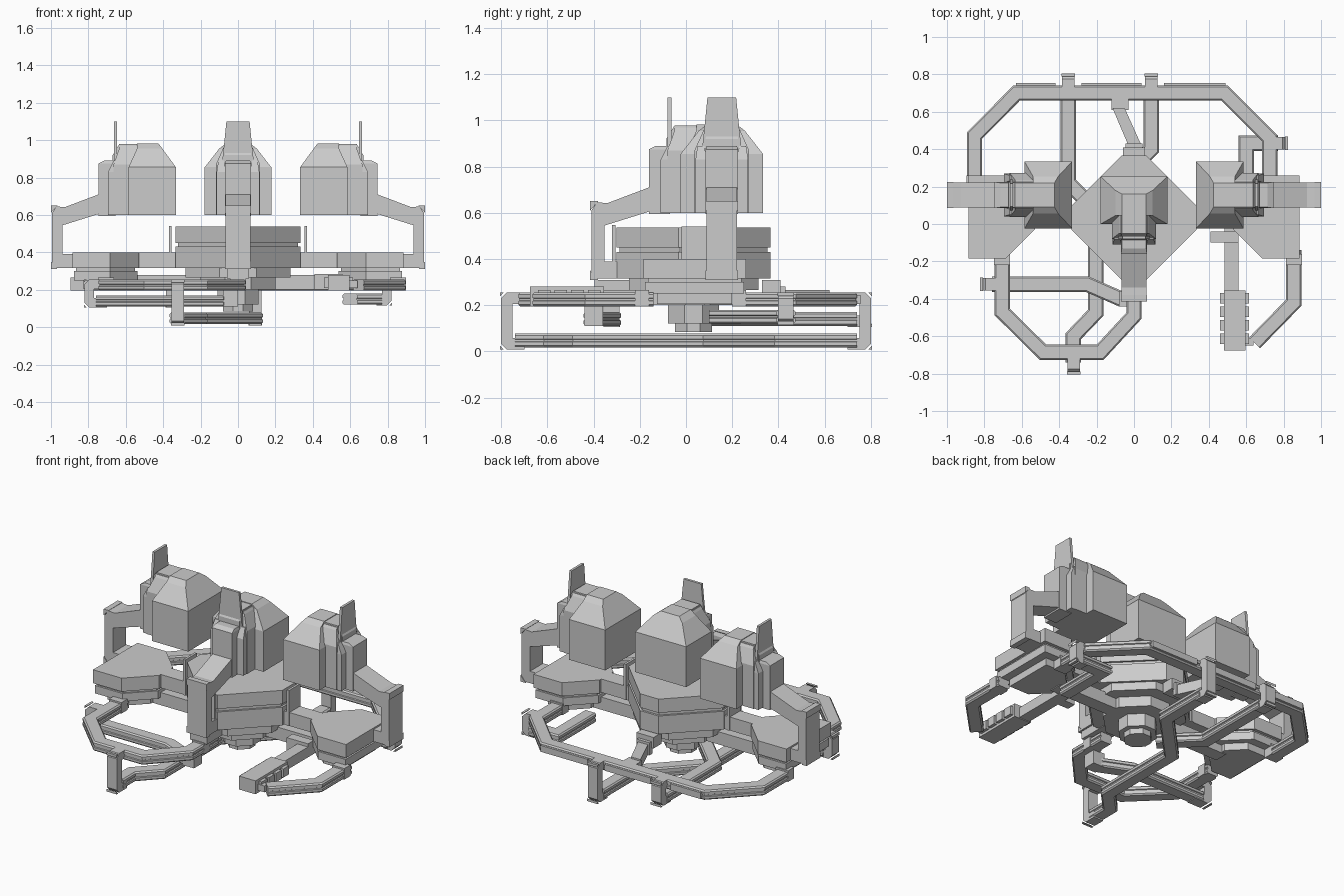
import bpy, bmesh
from mathutils import Vector as V

if "Cube" in bpy.data.objects:
    bpy.data.objects.remove(bpy.data.objects["Cube"])


def loft(name, rings):
    """Skin a list of point rings with flat faces and capped ends."""
    bm = bmesh.new()
    vs = [[bm.verts.new(p) for p in r] for r in rings]
    n = len(vs[0])
    for r0, r1 in zip(vs, vs[1:]):
        for i in range(n):
            j = (i + 1) % n
            bm.faces.new((r0[i], r0[j], r1[j], r1[i]))
    bm.faces.new(vs[0])
    bm.faces.new(vs[-1])
    bmesh.ops.recalc_face_normals(bm, faces=bm.faces[:])
    me = bpy.data.meshes.new(name)
    bm.to_mesh(me)
    bm.free()
    ob = bpy.data.objects.new(name, me)
    bpy.context.collection.objects.link(ob)
    return ob


def plate(name, pts, z0, z1):
    return loft(name, [[(x, y, z) for x, y in pts] for z in (z0, z1)])


def box(name, x0, x1, y0, y1, z0, z1):
    return plate(name, [(x0, y0), (x1, y0), (x1, y1), (x0, y1)], z0, z1)


def diamond(cy, r, c):
    """Diamond outline with cut corners."""
    return [(r, cy - c), (r, cy + c), (c, cy + r), (-c, cy + r),
            (-r, cy + c), (-r, cy - c), (-c, cy - r), (c, cy - r)]


def side_prism(name, prof, origin, u, hw):
    """Extrude a side profile (inward distance, z) across its width."""
    o, u = V((*origin, 0)), V((*u, 0))
    w = V((-u.y, u.x, 0))
    return loft(name, [[o + u * a + w * s + V((0, 0, z)) for a, z in prof] for s in (-hw, hw)])


def taper(name, origin, u, levels):
    """Stack of rectangles: (z, a0, a1, half width)."""
    o, u = V((*origin, 0)), V((*u, 0))
    w = V((-u.y, u.x, 0))
    return loft(name, [[o + u * a + w * s + V((0, 0, z)) for a, s in
                        ((a0, -h), (a1, -h), (a1, h), (a0, h))] for z, a0, a1, h in levels])


RAIL = [(-.033, -.03), (.033, -.03), (.041, -.022), (.041, -.007), (.035, -.004), (.035, .004),
        (.041, .007), (.041, .022), (.033, .03), (-.033, .03), (-.041, .022), (-.041, .007),
        (-.035, .004), (-.035, -.004), (-.041, -.007), (-.041, -.022)]


def rail(name, path, z):
    """Grooved rail swept along a flat path with mitred corners."""
    p = [V(q) for q in path]
    rings = []
    for i, q in enumerate(p):
        d0 = (q - p[i - 1]).normalized() if i else (p[1] - q).normalized()
        d1 = (p[i + 1] - q).normalized() if i < len(p) - 1 else d0
        t = (d0 + d1).normalized()
        m = V((-t.y, t.x)) / t.dot(d1)
        rings.append([(q.x + m.x * s, q.y + m.y * s, z + h) for s, h in RAIL])
    return loft(name, rings)


def end_bracket(name, origin, u, z0, z1, leg=.1):
    """C-shaped bracket with cut outer corners joining two rail levels."""
    t, c = .05, .025
    side_prism(name, [(c, z0), (leg, z0), (leg, z0 + t), (t, z0 + t), (t, z1 - t), (leg, z1 - t),
                      (leg, z1), (c, z1), (0, z1 - c), (0, z0 + c)], origin, u, .034)
    # loose corner guards
    for k, (z, s) in enumerate(((z0, 1), (z1, -1))):
        side_prism(f"{name}_guard_{k}", [(-.004, z), (.012, z), (-.004, z + s * .016)], origin, u, .036)


# Three identical domed heads on cranked arms
ARM = [(.0, .34), (.0, .61), (.025, .645), (.07, .642), (.25, .71), (.25, .605), (.058, .545),
       (.058, .39), (.12, .39), (.12, .315), (.025, .315)]
for tag, o, u in (("left", (-.995, .155), (1, 0)), ("right", (.995, .155), (-1, 0)),
                  ("centre", (0, -.41), (0, 1))):
    side_prism(f"{tag}_arm", ARM, o, u, .066)
    side_prism(f"{tag}_arm_guard", [(-.005, .31), (.03, .31), (-.005, .35)], o, u, .07)
    side_prism(f"{tag}_arm_guard_top", [(-.005, .65), (.03, .65), (-.005, .61)], o, u, .07)
    taper(f"{tag}_dome", o, u, [(.6, .41, .663, .178), (.855, .41, .663, .178),
                                (.955, .455, .59, .1), (.982, .455, .57, .065)])
    taper(f"{tag}_head_core", o, u, [(.6, .33, .45, .118), (.87, .33, .45, .118),
                                     (.955, .36, .47, .08), (.97, .36, .47, .07)])
    taper(f"{tag}_head_ridge", o, u, [(.69, .325, .5, .07), (.92, .325, .5, .07), (.978, .36, .5, .065)])
    taper(f"{tag}_head_nose", o, u, [(.595, .25, .34, .07), (.875, .25, .34, .07), (.89, .28, .34, .065)])
    for s in (-1, 1):
        w = V((-u[1], u[0])) * s * .09
        taper(f"{tag}_cheek_{s}", (o[0] + w.x, o[1] + w.y), u,
              [(.6, .30, .42, .024), (.83, .30, .42, .024), (.89, .33, .42, .015)])
    taper(f"{tag}_fin", o, u, [(.88, .331, .347, .085), (.97, .331, .347, .075), (1.1, .331, .347, .062)])

# Centre pod: two diamond layers, then a stepped hub below
plate("centre_pod_top", diamond(.033, .333, .065), .45, .537)
plate("centre_pod_core", diamond(.033, .32, .06), .425, .455)
plate("centre_pod_base", diamond(.033, .333, .065), .315, .43)
for i, (r, z0, z1) in enumerate(((.28, .265, .315), (.2, .2, .265), (.11, .12, .2), (.08, .085, .12))):
    plate(f"hub_step_{i}", diamond(.033, r, r * .35), z0, z1)
box("rear_neck", -.06, .06, .33, .41, .24, .31)
box("front_neck", -.06, .06, -.395, -.2, .26, .31)

# Hexagonal side pods and the beams that carry them
for s, tag in ((-1, "left"), (1, "right")):
    for part, d, z0, z1 in (("pod", 0, .315, .4), ("pod_gap", .02, .295, .32),
                            ("pod_base", .008, .25, .3), ("pod_foot", .06, .205, .255)):
        out = [(.885 - d, .26 - d), (.885 - d, -.185 + d), (.685, -.185 + d),
               (.53 + d, -.03), (.53 + d, .105), (.685, .26 - d)]
        plate(f"{tag}_{part}", [(s * x, y) for x, y in out], z0, z1)
    a, b = sorted((s * .3, s * .55))
    box(f"{tag}_beam", a, b, -.015, .09, .315, .4)
    a, b = sorted((s * .19, s * .62))
    box(f"{tag}_lower_beam", a, b, -.005, .08, .2, .28)
    a, b = sorted((s * .355, s * .37))
    box(f"{tag}_blade", a, b, -.02, .095, .315, .54)
box("front_blade", -.06, .06, -.32, -.305, .315, .547)

# Upper rails
rail("rear_ring", [(-.853, .22), (-.853, .472), (-.628, .7), (.485, .7), (.725, .46), (.725, .22)], .225)
rail("front_left_ring", [(-.705, -.14), (-.705, -.47), (-.487, -.685), (-.18, -.685), (0, -.49), (0, -.25)], .225)
rail("front_right_rail", [(.855, -.14), (.855, -.42), (.645, -.635)], .225)
for k, (x, y) in enumerate(((-.853, .23), (.725, .23), (-.705, -.19), (.855, -.19), (0, -.37))):
    box(f"rail_socket_{k}", x - .043, x + .043, y - .03, y + .03, .195, .265)
for k, (x0, x1) in enumerate(((-.63, -.42), (-.28, .04), (.16, .49))):
    box(f"rear_ring_strip_{k}", x0, x1, .735, .755, .205, .245)

# Crossing lower rails with their end brackets
rail("low_rail", [(-.325, -.74), (-.325, -.6), (-.205, -.475), (-.205, .09), (.092, .4), (.092, .74)], .047)
rail("middle_rear_rail", [(-.352, .74), (-.352, .22), (-.15, .02)], .14)
rail("middle_left_rail", [(-.76, -.322), (-.25, -.322), (-.06, -.405)], .14)
rail("middle_right_rail", [(.77, .432), (.6, .432), (.6, .1)], .15)
end_bracket("front_bracket", (-.322, -.8), (0, 1), .008, .255)
end_bracket("rear_bracket", (.092, .8), (0, -1), .008, .255)
end_bracket("rear_left_bracket", (-.352, .8), (0, -1), .105, .255)
end_bracket("left_bracket", (-.82, -.322), (1, 0), .105, .255, .12)
end_bracket("right_bracket", (.82, .432), (-1, 0), .115, .255, .08)
box("middle_rail_end", -.08, .0, -.44, -.36, .11, .2)

# Slanted rear link
plate("rear_link", [(-.115, .62), (-.05, .62), (.04, .42), (-.03, .42)], .2, .265)
box("rear_link_joint", -.12, -.03, .61, .69, .2, .255)
box("front_link_joint", -.045, .045, .4, .43, .2, .28)

# Ribbed grip on a stem
box("grip", .48, .595, -.675, -.355, .195, .28)
for k in range(4):
    y = -.37 - .072 * k
    box(f"grip_rib_{k}", .46, .615, y - .055, y, .21, .265)
box("grip_stem", .485, .56, -.36, .0, .2, .265)
box("grip_stem_elbow", .41, .56, -.1, -.04, .2, .285)
box("grip_link", .59, .64, -.65, -.61, .21, .25)
